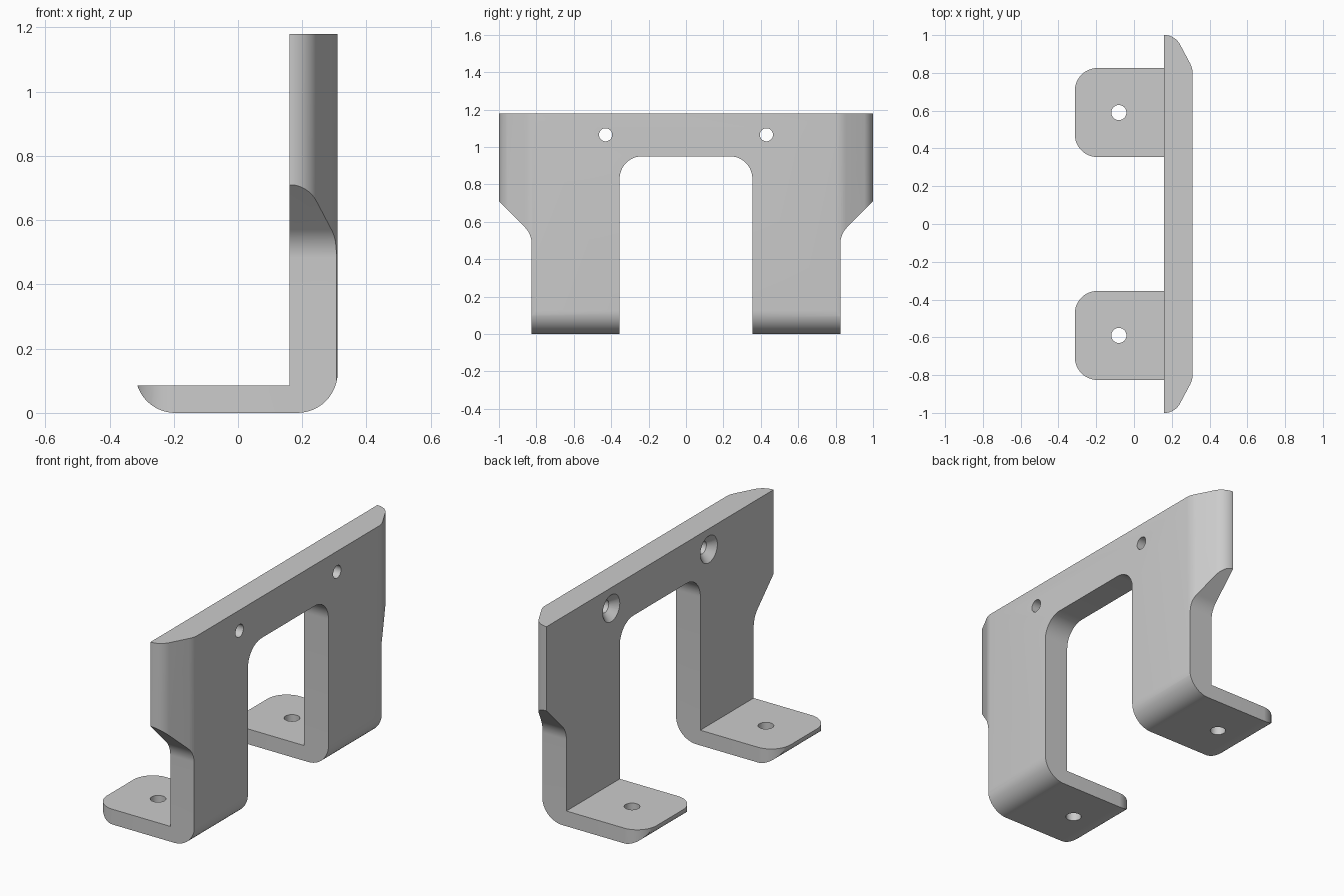
import bpy, bmesh, math
from mathutils import Matrix, Vector

cube = bpy.data.objects.get("Cube")
if cube:
    bpy.data.objects.remove(cube, do_unlink=True)

EPS = 0.0005          # keeps the cutting surfaces from coinciding
IN, OUT = 0.16, 0.31  # inner and outer face of the upright plate
FOOT_IN, FOOT_OUT = 0.355, 0.825

grey = bpy.data.materials.new("light_grey")
grey.use_nodes = True
grey.diffuse_color = (0.6, 0.6, 0.6, 1)
grey.node_tree.nodes["Principled BSDF"].inputs["Base Color"].default_value = (0.6, 0.6, 0.6, 1)


def arc(cx, cy, r, start, end, n=12):
    angles = [math.radians(start + (end - start) * i / n) for i in range(n + 1)]
    return [(cx + r * math.cos(a), cy + r * math.sin(a)) for a in angles]


def prism(name, outline, place, low, high):
    """Extrude a 2D outline between low and high; place maps (a, b, depth) to 3D."""
    bm = bmesh.new()
    face = bm.faces.new([bm.verts.new(place(a, b, low)) for a, b in outline])
    ext = bmesh.ops.extrude_face_region(bm, geom=[face])
    move = Vector(place(0, 0, high)) - Vector(place(0, 0, low))
    bmesh.ops.translate(bm, vec=move, verts=[v for v in ext["geom"] if isinstance(v, bmesh.types.BMVert)])
    return finish(name, bm)


def cone(name, r1, r2, depth, matrix):
    bm = bmesh.new()
    bmesh.ops.create_cone(bm, cap_ends=True, segments=40, radius1=r1, radius2=r2,
                          depth=depth, matrix=matrix)
    return finish(name, bm)


def finish(name, bm):
    bmesh.ops.recalc_face_normals(bm, faces=bm.faces)
    mesh = bpy.data.meshes.new(name)
    bm.to_mesh(mesh)
    bm.free()
    mesh.materials.append(grey)
    obj = bpy.data.objects.new(name, mesh)
    bpy.context.collection.objects.link(obj)
    return obj


def combine(target, tool, operation):
    mod = target.modifiers.new("cut", "BOOLEAN")
    mod.operation, mod.solver, mod.object = operation, "EXACT", tool
    bpy.context.view_layer.objects.active = target
    bpy.ops.object.modifier_apply(modifier=mod.name)
    bpy.data.objects.remove(tool, do_unlink=True)


def mirrored(half):
    return half + [(-a, b) for a, b in reversed(half)]


# L-shaped side section with a rounded heel and a rounded toe
toe = math.degrees(math.asin(0.04 / 0.125))
section = (arc(-0.195, 0.125, 0.125, 180 + toe, 270) + arc(0.185, 0.125, 0.125, 270, 360)
           + [(OUT, 1.3), (IN, 1.3), (IN, 0.085)])
bracket = prism("bracket", section, lambda a, b, d: (a, d, b), -1.2, 1.2)

# Outline of the upright: wide top, two legs, rounded opening
half = ([(1, 1.18), (1, 0.71)] + arc(0.95, 0.482, 0.125, 135, 180)
        + [(FOOT_OUT, -0.1), (FOOT_IN, -0.1)] + arc(0.235, 0.83, 0.12, 0, 90))
outline = prism("outline_cutter", mirrored(half), lambda a, b, d: (d, a, b), -0.6, 0.6)
combine(bracket, outline, "INTERSECT")

# Plan: bevelled ends of the plate and rounded toe corners, as (y, x)
r, bend = 0.12, 0.125
end_x, end_y = OUT + EPS, 1 + EPS
ends = ([(y, x) for x, y in arc(end_x - bend, 0.794, bend, 0, 30, 6)]
        + [(y, x) for x, y in arc(IN, end_y - 0.095, 0.095, 30, 90)] + [(end_y, 0.1)])
lo, hi, tip = FOOT_IN - EPS, FOOT_OUT + EPS, -0.3135
foot = ([(hi, 0.1)] + [(y, x) for x, y in arc(tip + r, hi - r, r, 90, 180)]
        + [(y, x) for x, y in arc(tip + r, lo + r, r, 180, 270)] + [(lo, 0.1)])
plan = prism("plan_cutter", mirrored(ends + foot), lambda a, b, d: (b, a, d), -0.2, 1.4)
combine(bracket, plan, "INTERSECT")

# Countersunk holes in the plate and plain holes in the feet
sideways = Matrix.Rotation(math.pi / 2, 4, "Y")
for s in (-1, 1):
    at = lambda x: Matrix.Translation((x, s * 0.43, 1.065)) @ sideways
    combine(bracket, cone("screw_hole", 0.035, 0.035, 0.5, at(0.24)), "DIFFERENCE")
    combine(bracket, cone("countersink", 0.085, 0.034, 0.051, at(0.1755)), "DIFFERENCE")
    drill = Matrix.Translation((-0.08, s * 0.59, 0.05))
    combine(bracket, cone("foot_hole", 0.04, 0.04, 0.3, drill), "DIFFERENCE")

bpy.ops.object.select_all(action="DESELECT")
bracket.select_set(True)
bpy.context.view_layer.objects.active = bracket
bpy.ops.object.shade_smooth_by_angle(angle=math.radians(30))
